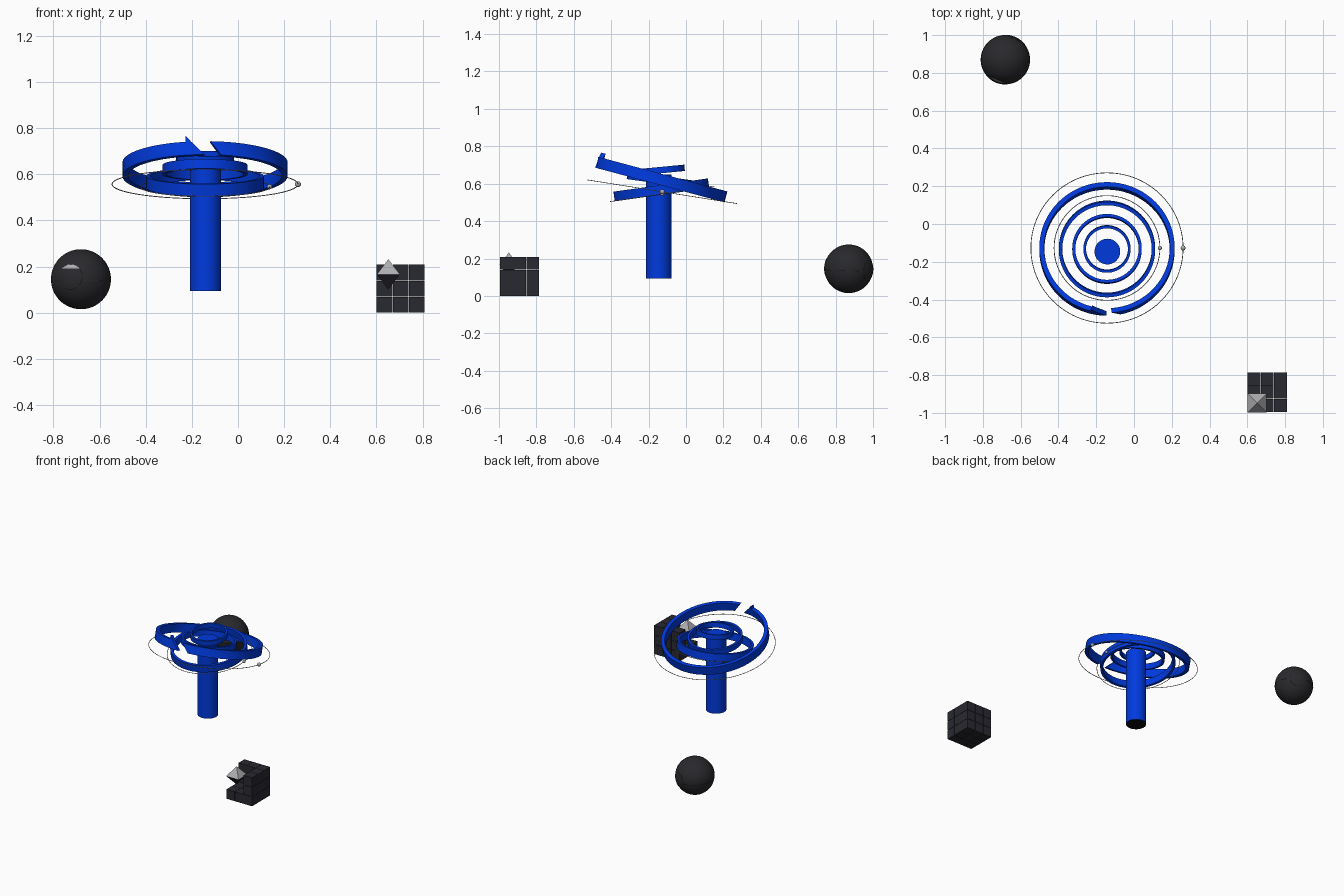
import bpy, bmesh
from math import radians, sin, cos, pi
from mathutils import Vector, Matrix

cube = bpy.data.objects.get("Cube")
if cube:
    bpy.data.objects.remove(cube)


def material(name, r, g, b):
    m = bpy.data.materials.new(name)
    m.use_nodes = True
    m.diffuse_color = (r, g, b, 1)
    m.node_tree.nodes["Principled BSDF"].inputs["Base Color"].default_value = (r, g, b, 1)
    return m


BLUE = material("blue", 0.0, 0.042, 0.73)
DARK = material("charcoal", 0.022, 0.022, 0.026)
SLATE = material("dark slate", 0.022, 0.022, 0.031)
BLACK = material("black", 0.003, 0.003, 0.005)
SILVER = material("silver", 0.43, 0.43, 0.45)


def finish(bm, name, *mats, matrix=None, smooth=True):
    if matrix:
        bm.transform(matrix)
    bmesh.ops.recalc_face_normals(bm, faces=bm.faces)
    me = bpy.data.meshes.new(name)
    bm.to_mesh(me)
    bm.free()
    for m in mats:
        me.materials.append(m)
    ob = bpy.data.objects.new(name, me)
    bpy.context.collection.objects.link(ob)
    if smooth:
        bpy.ops.object.select_all(action="DESELECT")
        ob.select_set(True)
        bpy.context.view_layer.objects.active = ob
        bpy.ops.object.shade_smooth_by_angle(angle=radians(35))
    return ob


def placed(x, y, z, tilt=0):
    return Matrix.Translation((x, y, z)) @ Matrix.Rotation(radians(tilt), 4, "X")


def band(name, matrix, r_in, r_out, z0, z1, bottom=None, top=None, steps=96):
    """Flat hoop; bottom and top give (start, end) angles for an open one with slanted ends."""
    bm = bmesh.new()
    closed = bottom is None
    bottom, top = bottom or (0, 360), top or (0, 360)
    loops = []
    for i in range(steps if closed else steps + 1):
        f = i / steps
        lo, hi = (radians(a + (b - a) * f) for a, b in (bottom, top))
        corners = ((r_in, lo, z0), (r_out, lo, z0), (r_out, hi, z1), (r_in, hi, z1))
        loops.append([bm.verts.new((r * cos(a), r * sin(a), z)) for r, a, z in corners])
    pairs = list(zip(loops, loops[1:]))
    if closed:
        pairs.append((loops[-1], loops[0]))
    else:
        bm.faces.new(loops[0])
        bm.faces.new(loops[-1])
    for a, b in pairs:
        for k in range(4):
            n = (k + 1) % 4
            bm.faces.new((a[k], a[n], b[n], b[k]))
    return finish(bm, name, BLUE, matrix=matrix)


def wire_ring(name, matrix, radius, thickness, mat, steps=96, sides=6):
    bm = bmesh.new()
    loops = []
    for i in range(steps):
        a = 2 * pi * i / steps
        loop = []
        for k in range(sides):
            c = 2 * pi * k / sides
            r = radius + thickness * cos(c)
            loop.append(bm.verts.new((r * cos(a), r * sin(a), thickness * sin(c))))
        loops.append(loop)
    for i in range(steps):
        a, b = loops[i - 1], loops[i]
        for k in range(sides):
            bm.faces.new((a[k - 1], a[k], b[k], b[k - 1]))
    return finish(bm, name, mat, matrix=matrix)


def ball(name, centre, radius, mat, segments=48):
    bm = bmesh.new()
    bmesh.ops.create_uvsphere(bm, u_segments=segments, v_segments=segments // 2, radius=radius)
    return finish(bm, name, mat, matrix=Matrix.Translation(centre))


# Central column with a black underside
CX, CY = -0.143, -0.132
bm = bmesh.new()
bmesh.ops.create_cone(bm, cap_ends=True, segments=48, radius1=0.068, radius2=0.068, depth=0.555)
for f in bm.faces:
    f.material_index = int(f.calc_center_median().z < -0.27)
finish(bm, "column", BLUE, BLACK, matrix=placed(-0.141, -0.146, 0.371))

# Outer hoop with a slanted tail and a half arrowhead
outer = placed(CX, CY, 0.622, -15)
band("arrow_hoop", outer, 0.333, 0.358, -0.03, 0.03, (-78.5, 269.7), (-86.2, 260.2))
band("arrow_barb", outer, 0.333, 0.358, 0.03, 0.056, (256.3, 260.2), (256.3, 256.4), steps=8)

# Inner hoops, tilted in turn
for name, r, wall, h, z, tilt in (
    ("large_hoop", 0.255, 0.018, 0.052, 0.567, 8),
    ("middle_hoop", 0.184, 0.016, 0.042, 0.62, -8),
    ("small_hoop", 0.125, 0.014, 0.034, 0.673, 5.5),
):
    band(name, placed(CX, CY, z, tilt), r - wall, r, -h / 2, h / 2)

# Thin orbits, each with a bead
for name, r, z, tilt, bead in (
    ("outer_orbit", 0.403, 0.557, -9, 0.013),
    ("inner_orbit", 0.28, 0.546, 8.5, 0.011),
):
    wire_ring(name, placed(CX, -0.127, z, tilt), r, 0.002, SILVER)
    ball(name + "_bead", (CX + r, -0.127, z), bead, SILVER, 20)

# Dark ball with a seam and two round windows
BALL, R = Vector((-0.681, 0.87, 0.145)), 0.13
ball("dark_ball", BALL, R, DARK, 64)
wire_ring("ball_seam", placed(BALL.x, BALL.y, 0.136, -2), R - 0.0005, 0.0012, DARK)
CAP = radians(25)
for name, d, lit in (
    ("front_window", Vector((-0.38, -0.92, 0.08)), True),
    ("back_window", Vector((0.45, 0.88, -0.08)), False),
):
    turn = Matrix.Translation(BALL) @ d.to_track_quat("Z", "Y").to_matrix().to_4x4()
    bm = bmesh.new()
    bmesh.ops.create_uvsphere(bm, u_segments=64, v_segments=72, radius=R + 0.0015)
    low = [v for v in bm.verts if v.co.z < (R + 0.0015) * cos(CAP) - 0.0001]
    bmesh.ops.delete(bm, geom=low, context="VERTS")
    bm.transform(turn)
    if lit:
        geom = bm.verts[:] + bm.edges[:] + bm.faces[:]
        bmesh.ops.bisect_plane(bm, geom=geom, plane_co=(0, 0, 0.191), plane_no=(0, 0, 1))
        for f in bm.faces:
            f.material_index = int(f.calc_center_median().z > 0.191)
    finish(bm, name, DARK, SILVER)
    rim = turn @ Matrix.Translation((0, 0, R * cos(CAP)))
    wire_ring(name + "_rim", rim, R * sin(CAP), 0.0012, DARK, steps=48)

# Stacked cube of small blocks, with one corner left open
PITCH, BLOCK = 0.07, 0.068
START = Vector((0.6355, -0.96, BLOCK / 2))
bm = bmesh.new()
for i in range(3):
    for j in range(3):
        for k in range(3):
            if i < 2 and j < 2 and k > 0:
                continue
            spot = START + PITCH * Vector((i, j, k))
            bmesh.ops.create_cube(bm, size=BLOCK, matrix=Matrix.Translation(spot))
finish(bm, "block_cube", SLATE, smooth=False)

# Faceted gem in the open corner, silver above and dark below
bm = bmesh.new()
tips = [bm.verts.new((0, 0, z)) for z in (-0.066, 0.066)]
square = [bm.verts.new((x, y, 0)) for x, y in ((-0.05, -0.05), (0.05, -0.05), (0.05, 0.05), (-0.05, 0.05))]
for k in range(4):
    for index, tip in enumerate(tips):
        bm.faces.new((square[k - 1], square[k], tip)).material_index = index
finish(bm, "gem", SLATE, SILVER, matrix=placed(0.652, -0.947, 0.166), smooth=False)
